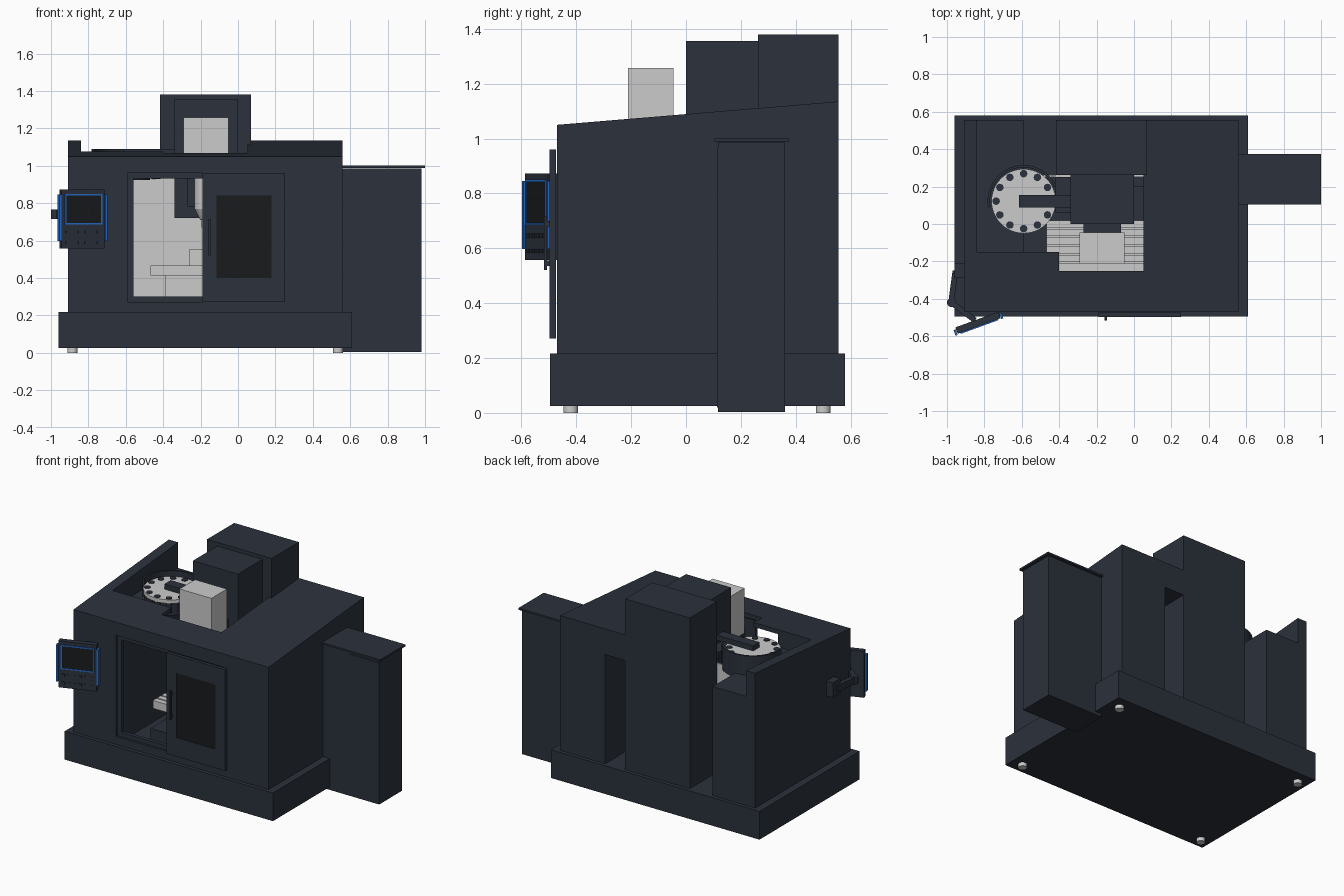
import bpy, bmesh, math
from mathutils import Matrix, Vector

if "Cube" in bpy.data.objects:
    bpy.data.objects.remove(bpy.data.objects["Cube"])


def material(name, rgb):
    m = bpy.data.materials.new(name)
    m.diffuse_color = (*rgb, 1)
    m.use_nodes = True
    m.node_tree.nodes["Principled BSDF"].inputs["Base Color"].default_value = m.diffuse_color
    return m


NAVY = material("navy", (0.024, 0.031, 0.045))
BLACK = material("black", (0.010, 0.011, 0.012))
BLUE = material("blue", (0.02, 0.15, 0.6))
WHITE = material("white", (0.95, 0.95, 0.95))


def finish(name, bm, mat=None, matrix=None):
    bmesh.ops.recalc_face_normals(bm, faces=bm.faces)
    me = bpy.data.meshes.new(name)
    bm.to_mesh(me)
    bm.free()
    ob = bpy.data.objects.new(name, me)
    bpy.context.collection.objects.link(ob)
    if mat:
        me.materials.append(mat)
    if matrix:
        ob.matrix_world = matrix
    return ob


def box(name, x, y, z, mat=NAVY, matrix=None):
    bm = bmesh.new()
    c = [(a + b) / 2 for a, b in (x, y, z)]
    s = [b - a for a, b in (x, y, z)]
    bmesh.ops.create_cube(bm, size=1, matrix=Matrix.Translation(c) @ Matrix.Diagonal((*s, 1)))
    return finish(name, bm, mat, matrix)


def prism(name, x, yz, mat=NAVY):
    """Extrude a side profile (y, z) along x."""
    bm = bmesh.new()
    f = bm.faces.new([bm.verts.new((x[0], y, z)) for y, z in yz])
    r = bmesh.ops.extrude_face_region(bm, geom=[f])
    vs = [v for v in r["geom"] if isinstance(v, bmesh.types.BMVert)]
    bmesh.ops.translate(bm, verts=vs, vec=(x[1] - x[0], 0, 0))
    return finish(name, bm, mat)


def cone(name, p, z, r0, r1, mat=None, n=32):
    bm = bmesh.new()
    bmesh.ops.create_cone(bm, cap_ends=True, segments=n, radius1=r0, radius2=r1, depth=z[1] - z[0],
                          matrix=Matrix.Translation((*p, (z[0] + z[1]) / 2)))
    for f in bm.faces:
        f.smooth = len(f.verts) == 4
    for e in bm.edges:
        e.smooth = all(f.smooth for f in e.link_faces)
    return finish(name, bm, mat)


def bar(name, a, b, w, h):
    """Square bar between two points at the same height."""
    a, b = Vector(a), Vector(b)
    d = b - a
    m = Matrix.Translation((a + b) / 2) @ Matrix.Rotation(math.atan2(d.y, d.x), 4, 'Z')
    k = d.length / 2
    return box(name, (-k, k), (-w / 2, w / 2), (-h / 2, h / 2), NAVY, m)


def frame(name, x, y, z, hole_x, hole_z, mat=NAVY, matrix=None):
    """Rectangular frame built of four bars."""
    box(name + "_left", (x[0], hole_x[0]), y, z, mat, matrix)
    box(name + "_right", (hole_x[1], x[1]), y, z, mat, matrix)
    box(name + "_bottom", hole_x, y, (z[0], hole_z[0]), mat, matrix)
    box(name + "_top", hole_x, y, (hole_z[1], z[1]), mat, matrix)


def roof_z(y):
    return 1.05 + (y + 0.47) * 0.083


def sloped(name, x, y, z0=0.96):
    prism(name, x, [(y[0], z0), (y[1], z0), (y[1], roof_z(y[1])), (y[0], roof_z(y[0]))])


# Base and feet
box("base", (-0.96, 0.61), (-0.495, 0.58), (0.025, 0.217))
for fx in (-0.885, 0.535):
    for fy in (-0.42, 0.5):
        cone("foot", (fx, fy), (0, 0.025), 0.027, 0.027)

# Side housings and front wall around the door opening
box("left_housing", (-0.91, -0.59), (-0.47, 0.555), (0.217, 0.96))
box("right_housing", (0.22, 0.56), (-0.47, 0.555), (0.217, 0.96))
box("door_sill", (-0.59, 0.22), (-0.47, -0.43), (0.217, 0.272))
frame("opening_trim", (-0.59, 0.22), (-0.455, -0.43), (0.272, 0.96), (-0.56, 0.19), (0.3, 0.932))
box("rear_splash_panel", (-0.59, 0.22), (0.25, 0.262), (0.217, 0.96), WHITE)

# Sloped roof parts
sloped("left_roof_wall", (-0.91, -0.84), (-0.47, 0.555))
sloped("right_roof", (0.05, 0.56), (-0.47, 0.555))
for nm, rx, back in (("left", (-0.84, -0.4), -0.15), ("middle", (-0.4, 0.05), -0.25)):
    prism(nm + "_front_roof", rx, [(-0.47, 0.96), (-0.44, 0.96), (-0.44, roof_z(-0.44) - 0.03),
                                   (back, roof_z(back) - 0.03), (back, roof_z(back)), (-0.47, 1.05)])
box("left_roof_rear_lip", (-0.84, -0.59), (-0.17, -0.15), (0.96, 1.05))

# Sliding door with window and handle
frame("door", (-0.19, 0.25), (-0.497, -0.474), (0.272, 0.96), (-0.115, 0.18), (0.4, 0.84))
box("door_window", (-0.115, 0.18), (-0.493, -0.478), (0.4, 0.84), BLACK)
box("door_handle", (-0.157, -0.145), (-0.517, -0.507), (0.52, 0.715))
for hz in (0.545, 0.69):
    box("handle_mount", (-0.157, -0.145), (-0.508, -0.496), (hz - 0.01, hz + 0.01))

# Column, head, spindle
box("column", (-0.417, 0.07), (0.263, 0.555), (0.217, 1.38))
box("head", (-0.34, 0.0), (0.0, 0.263), (0.72, 1.355))
box("head_link", (-0.27, -0.07), (-0.12, 0.0), (0.78, 1.03))
box("spindle_motor", (-0.292, -0.052), (-0.212, -0.045), (0.95, 1.257), None)
sp = (-0.172, -0.128)
cone("spindle_body", sp, (0.77, 0.95), 0.06, 0.06)
cone("spindle_nose", sp, (0.71, 0.77), 0.03, 0.06)
cone("tool_holder", sp, (0.67, 0.71), 0.022, 0.022)

# Slotted table, saddle and work block
box("bed", (-0.45, 0.1), (-0.3, 0.2), (0.217, 0.3))
box("saddle", (-0.39, 0.05), (-0.19, -0.04), (0.3, 0.412), None)
box("table", (-0.467, 0.125), (-0.25, 0.02), (0.412, 0.447), None)
for i in range(6):
    y0 = -0.25 + i * 0.0465
    box("table_rib", (-0.467, 0.125), (y0, y0 + 0.0375), (0.447, 0.466), None)
box("work_block", (-0.26, -0.085), (-0.2, -0.055), (0.466, 0.555), None)

# Tool carousel with pockets, guard and arm
cc = (-0.59, 0.122)
cone("carousel_drum", cc, (0.925, 1.03), 0.12, 0.12, NAVY)
cone("carousel_disc", cc, (1.03, 1.055), 0.172, 0.172, None, 48)
for i in range(12):
    a = math.radians(30 * i)
    cone("tool_pocket", (cc[0] + 0.147 * math.cos(a), cc[1] + 0.147 * math.sin(a)),
         (0.96, 1.059), 0.02, 0.02, NAVY, 16)
bm = bmesh.new()
rings = []
for i in range(33):
    a = math.radians(25 + 165 * i / 32)
    rings.append([bm.verts.new((cc[0] + r * math.cos(a), cc[1] + r * math.sin(a), z))
                  for r, z in ((0.18, 0.93), (0.193, 0.93), (0.193, 1.09), (0.18, 1.09))])
for p, q in zip(rings, rings[1:]):
    for k in range(4):
        bm.faces.new((p[k], p[k - 1], q[k - 1], q[k]))
bm.faces.new(rings[0])
bm.faces.new(rings[-1])
finish("carousel_guard", bm, NAVY)
box("carousel_arm", (-0.615, -0.34), (0.087, 0.155), (1.055, 1.09))
box("carousel_bracket", (-0.42, -0.34), (0.06, 0.25), (0.98, 1.03))

# Electrical cabinet
box("cabinet", (0.56, 0.982), (0.117, 0.36), (0.004, 0.985))
box("cabinet_cap", (0.56, 1.0), (0.103, 0.375), (0.988, 1.0))
box("cabinet_door", (0.76, 0.978), (0.113, 0.117), (0.02, 0.97))

# Control panel, swung toward the operator
pm = Matrix.Translation((-0.833, -0.532, 0)) @ Matrix.Rotation(math.radians(20), 4, 'Z')
box("control_panel", (-0.122, 0.122), (-0.014, 0.022), (0.557, 0.873), NAVY, pm)
frame("screen_frame", (-0.106, 0.108), (-0.02, -0.014), (0.685, 0.85), (-0.098, 0.1), (0.693, 0.842), BLUE, pm)
box("screen", (-0.098, 0.1), (-0.017, -0.014), (0.693, 0.842), BLACK, pm)
for kz in (0.59, 0.645):
    for k in range(6):
        kx = -0.1 + k * 0.036
        box("key", (kx, kx + 0.02), (-0.018, -0.014), (kz - 0.008, kz + 0.008), NAVY, pm)
for s in (-1, 1):
    hx = s * 0.13
    box("panel_handle", (hx - 0.006, hx + 0.006), (-0.02, 0.012), (0.597, 0.845), BLUE, pm)

# Swing arm carrying the panel
box("arm_bracket", (-0.96, -0.91), (-0.29, -0.21), (0.69, 0.79))
bar("arm_rear", (-0.955, -0.25, 0.74), (-0.978, -0.42, 0.74), 0.03, 0.045)
cone("arm_joint", (-0.976, -0.42), (0.715, 0.765), 0.024, 0.024, NAVY)
bar("arm_front", (-0.976, -0.42, 0.74), (-0.85, -0.515, 0.74), 0.03, 0.045)
